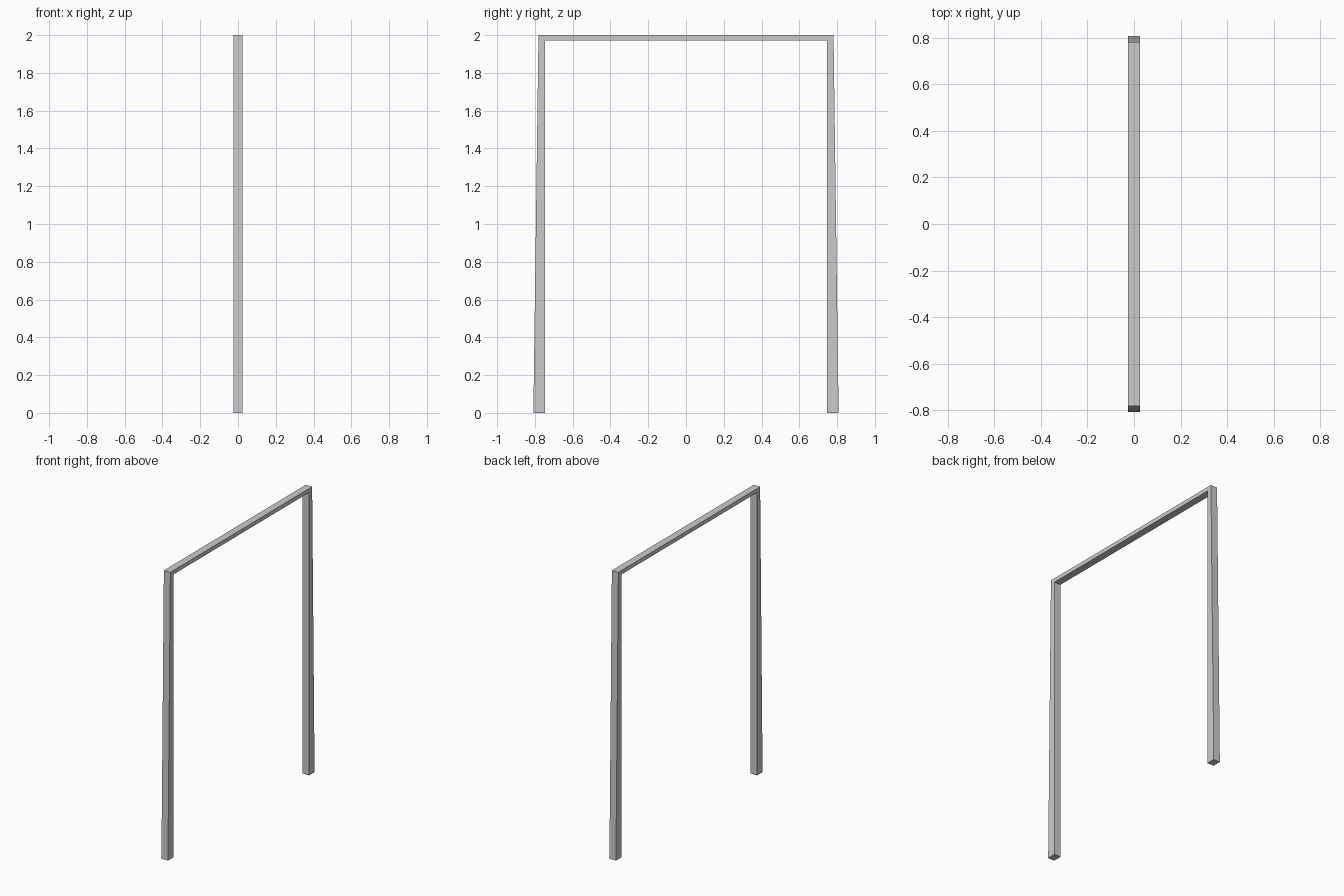
import bpy, bmesh

if "Cube" in bpy.data.objects:
    bpy.data.objects.remove(bpy.data.objects["Cube"])

HALF_DEPTH = 0.025   # half thickness along x
INNER = 0.747        # inner face of the legs
TOP_OUT = 0.781      # outer face of the legs at the top
FOOT_OUT = 0.808     # outer face of the legs at the ground
BEAM_Z = 1.972       # underside of the crossbar

# Front outline of one half: foot, tapered outer face, crossbar, inner face
half = [(INNER, 0), (FOOT_OUT, 0), (TOP_OUT, 2.0), (INNER, BEAM_Z)]


def prism(name, outline):
    """Extrude a (y, z) outline along x, centred on x = 0."""
    bm = bmesh.new()
    face = bm.faces.new([bm.verts.new((-HALF_DEPTH, y, z)) for y, z in outline])
    ext = bmesh.ops.extrude_face_region(bm, geom=[face])
    moved = [v for v in ext["geom"] if isinstance(v, bmesh.types.BMVert)]
    bmesh.ops.translate(bm, verts=moved, vec=(2 * HALF_DEPTH, 0, 0))
    bmesh.ops.recalc_face_normals(bm, faces=bm.faces)
    mesh = bpy.data.meshes.new(name)
    bm.to_mesh(mesh)
    bm.free()
    obj = bpy.data.objects.new(name, mesh)
    bpy.context.collection.objects.link(obj)
    return obj


# One continuous frame: two tapered legs joined by a thin crossbar
right = [half[3], half[0], half[1], half[2]]
left = [(-y, z) for y, z in reversed(right)]
prism("door_frame", right + left)
